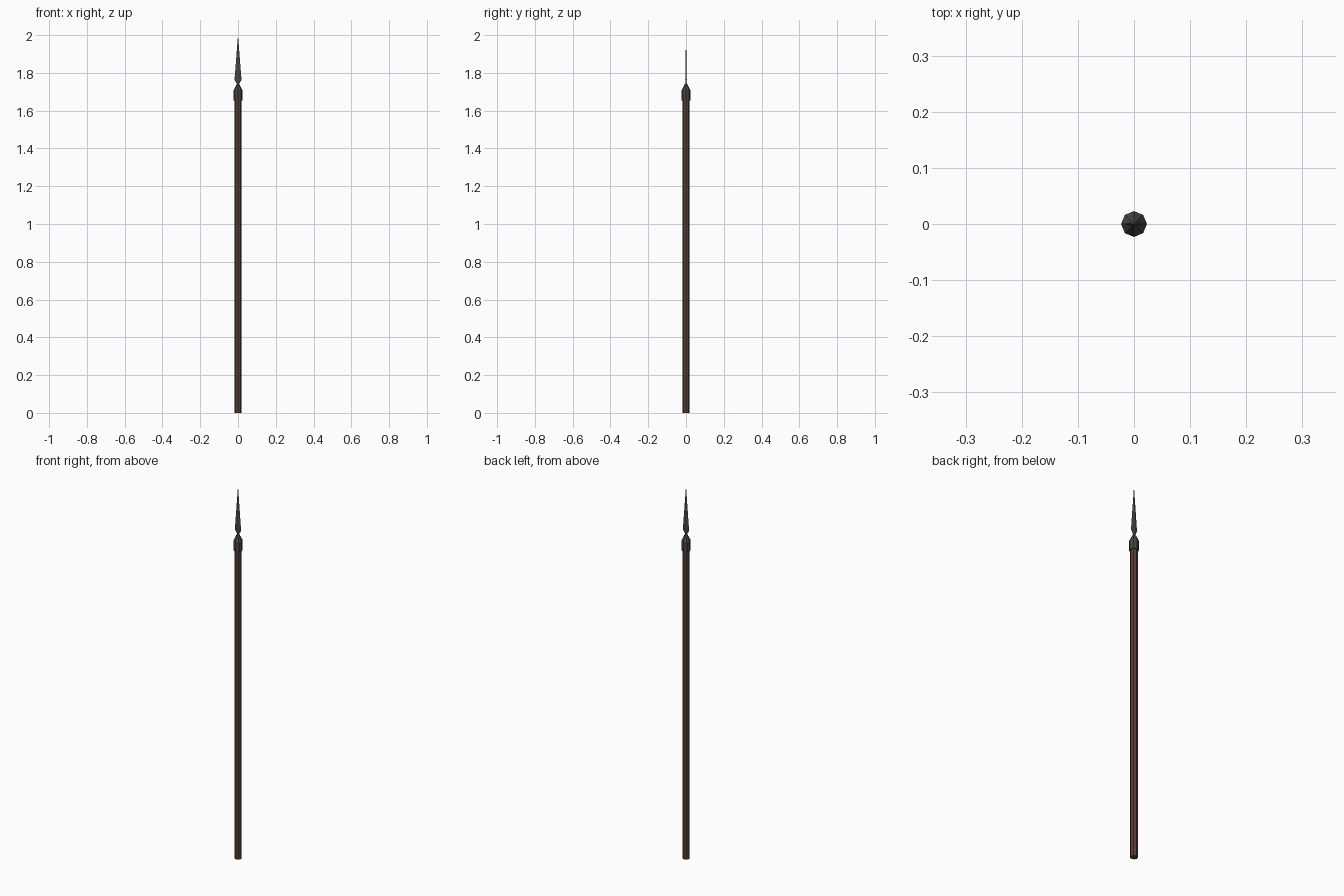
import bpy, bmesh, math

if "Cube" in bpy.data.objects:
    bpy.data.objects.remove(bpy.data.objects["Cube"])


def material(name, rgb):
    m = bpy.data.materials.new(name)
    m.diffuse_color = (*rgb, 1)
    m.use_nodes = True
    m.node_tree.nodes["Principled BSDF"].inputs["Base Color"].default_value = m.diffuse_color
    return m


def lathe(name, rings, sides, mat):
    """Stack of elliptical rings (half x, half y, z); a zero half x makes a point."""
    bm = bmesh.new()
    loops = []
    for rx, ry, z in rings:
        n = sides if rx > 0 else 1
        loops.append([bm.verts.new((rx * math.cos(2 * math.pi * i / sides),
                                    ry * math.sin(2 * math.pi * i / sides), z))
                      for i in range(n)])
    for a, b in zip(loops, loops[1:]):
        for i in range(sides):
            j = (i + 1) % sides
            if len(b) == 1:
                bm.faces.new((a[i], a[j], b[0]))
            else:
                bm.faces.new((a[i], a[j], b[j], b[i]))
    for loop in (loops[0], loops[-1]):
        if len(loop) > 1:
            bm.faces.new(loop)
    bmesh.ops.recalc_face_normals(bm, faces=bm.faces)
    me = bpy.data.meshes.new(name)
    bm.to_mesh(me)
    bm.free()
    me.materials.append(mat)
    ob = bpy.data.objects.new(name, me)
    bpy.context.collection.objects.link(ob)
    return ob


wood = material("dark brown wood", (0.107, 0.053, 0.037))
iron = material("dark iron", (0.06, 0.06, 0.062))

# Long wooden pole
lathe("shaft", [(0.0185, 0.0185, 0), (0.0185, 0.0185, 1.67)], 8, wood)

# Iron collar tapering to a narrow neck
lathe("socket", [(0.023, 0.023, 1.655), (0.023, 0.023, 1.708),
                 (0.004, 0.004, 1.745)], 8, iron)

# Thin diamond-section blade
lathe("blade", [(0.004, 0.003, 1.738), (0.0185, 0.004, 1.763),
                (0, 0, 2.0)], 4, iron)
